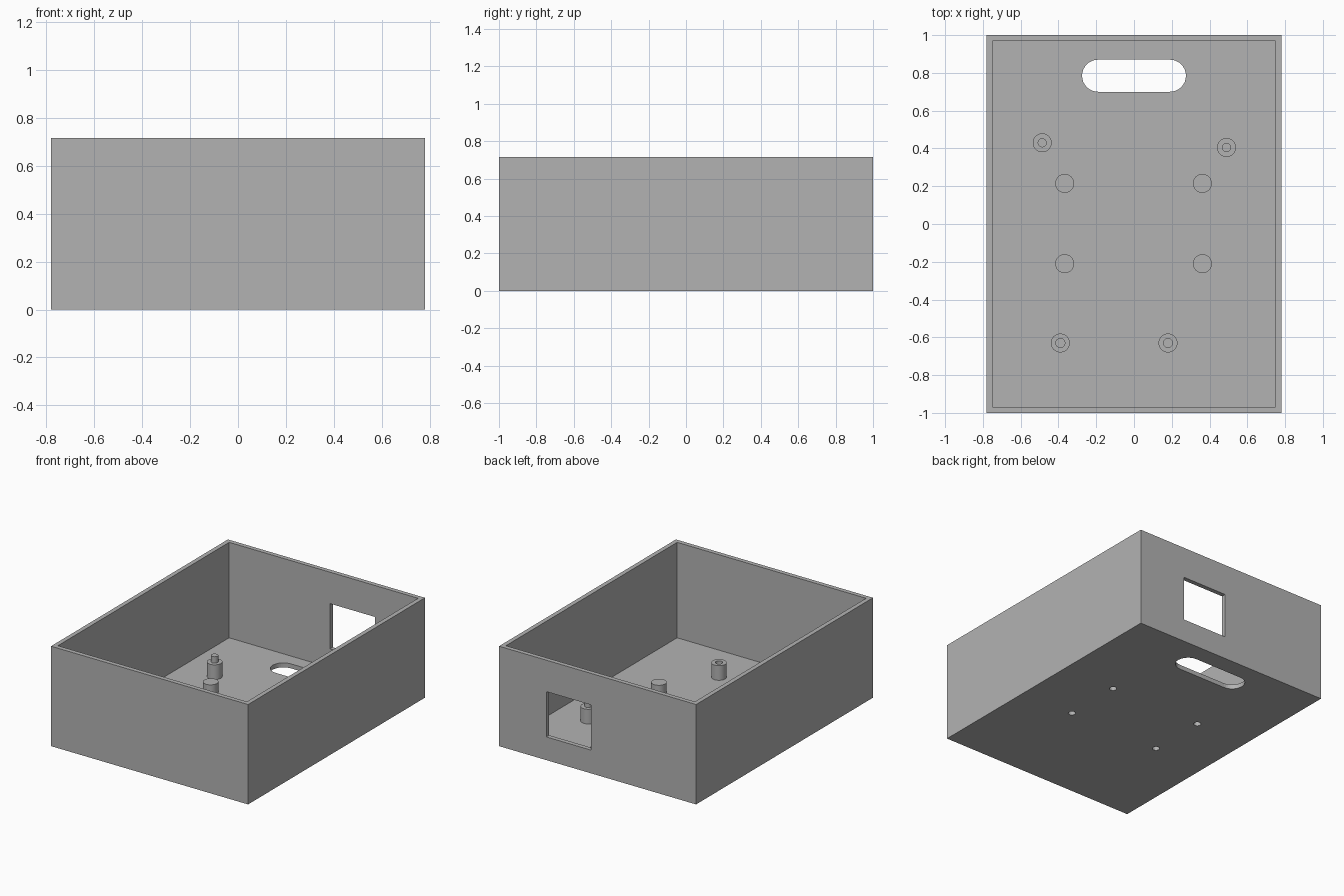
import bpy
import bmesh
import math
from mathutils import Matrix, Vector

cube = bpy.data.objects.get("Cube")
if cube:
    bpy.data.objects.remove(cube, do_unlink=True)

# Overall sizes
HALF_X, HALF_Y, HEIGHT = 0.78, 1.0, 0.715
WALL = FLOOR = 0.032
POST_R, BORE_R = 0.05, 0.024

grey = bpy.data.materials.new("plain_grey")
grey.use_nodes = True
grey.diffuse_color = (0.45, 0.45, 0.45, 1)
grey.node_tree.nodes["Principled BSDF"].inputs["Base Color"].default_value = grey.diffuse_color


def make_object(name, bm):
    bmesh.ops.recalc_face_normals(bm, faces=bm.faces)
    mesh = bpy.data.meshes.new(name)
    bm.to_mesh(mesh)
    bm.free()
    mesh.materials.append(grey)
    obj = bpy.data.objects.new(name, mesh)
    bpy.context.collection.objects.link(obj)
    return obj


def block(name, low, high):
    low, high = Vector(low), Vector(high)
    bm = bmesh.new()
    bmesh.ops.create_cube(bm, size=1, matrix=Matrix.Translation((low + high) / 2)
                          @ Matrix.Diagonal((*(high - low), 1)))
    return make_object(name, bm)


def prism(name, outline, bottom, top):
    bm = bmesh.new()
    face = bm.faces.new([bm.verts.new((x, y, bottom)) for x, y in outline])
    moved = bmesh.ops.extrude_face_region(bm, geom=[face], use_keep_orig=True)["geom"]
    verts = [v for v in moved if isinstance(v, bmesh.types.BMVert)]
    bmesh.ops.translate(bm, verts=verts, vec=(0, 0, top - bottom))
    return make_object(name, bm)


def stadium(cx, cy, half_straight, radius, steps=16):
    points = []
    for side, start in ((1, -math.pi / 2), (-1, math.pi / 2)):
        for i in range(steps + 1):
            a = start + math.pi * i / steps
            points.append((cx + side * half_straight + radius * math.cos(a),
                           cy + radius * math.sin(a)))
    return points


def circle(cx, cy, radius, steps=32):
    return [(cx + radius * math.cos(math.tau * i / steps),
             cy + radius * math.sin(math.tau * i / steps)) for i in range(steps)]


def lathe(name, profile, x, y):
    bm = bmesh.new()
    verts = [bm.verts.new((r, 0, z)) for r, z in profile]
    edges = [bm.edges.new(pair) for pair in zip(verts, verts[1:])]
    bmesh.ops.spin(bm, geom=verts + edges, cent=(0, 0, 0), axis=(0, 0, 1),
                   angle=math.tau, steps=32)
    bmesh.ops.remove_doubles(bm, verts=bm.verts, dist=0.0005)
    bmesh.ops.translate(bm, verts=bm.verts, vec=(x, y, 0))
    obj = make_object(name, bm)
    bpy.ops.object.select_all(action="DESELECT")
    obj.select_set(True)
    bpy.context.view_layer.objects.active = obj
    bpy.ops.object.shade_smooth_by_angle(angle=math.radians(35))


def cut(target, cutter):
    cutter.hide_render = True
    mod = target.modifiers.new("cut", "BOOLEAN")
    mod.operation, mod.solver, mod.object = "DIFFERENCE", "EXACT", cutter
    bpy.context.view_layer.objects.active = target
    bpy.ops.object.modifier_apply(modifier=mod.name)
    bpy.data.objects.remove(cutter, do_unlink=True)


screw_spots = [(x, y) for x in (-0.367, 0.362) for y in (-0.21, 0.215)]
pin_spots = [(-0.486, 0.43), (0.49, 0.405)]
socket_spots = [(-0.39, -0.63), (0.18, -0.63)]

# Open tray with a port in the back wall, a slot in the floor and screw holes
tray = block("tray", (-HALF_X, -HALF_Y, 0), (HALF_X, HALF_Y, HEIGHT))
cut(tray, block("hollow", (WALL - HALF_X, WALL - HALF_Y, FLOOR),
                (HALF_X - WALL, HALF_Y - WALL, HEIGHT + 0.1)))
cut(tray, block("port", (0.05, HALF_Y - 0.1, 0.166), (0.405, HALF_Y + 0.1, 0.49)))
cut(tray, prism("slot", stadium(0, 0.785, 0.19, 0.085), -0.1, 0.1))
for x, y in screw_spots:
    cut(tray, prism("screw_hole", circle(x, y, BORE_R), -0.1, 0.1))

# Low posts, bored from below
for x, y in screw_spots:
    lathe("screw_post", [(0, 0.08), (BORE_R, 0.08), (BORE_R, FLOOR), (POST_R, FLOOR),
                         (POST_R, 0.108), (0, 0.108)], x, y)

# Tall posts with locating pins
for x, y in pin_spots:
    lathe("pin_post", [(0, FLOOR), (POST_R, FLOOR), (POST_R, 0.137), (BORE_R, 0.137),
                       (BORE_R, 0.183), (0, 0.183)], x, y)

# Tall posts, bored from above
for x, y in socket_spots:
    lathe("socket_post", [(0, FLOOR), (POST_R, FLOOR), (POST_R, 0.137), (BORE_R, 0.137),
                          (BORE_R, FLOOR + 0.005), (0, FLOOR + 0.005)], x, y)
